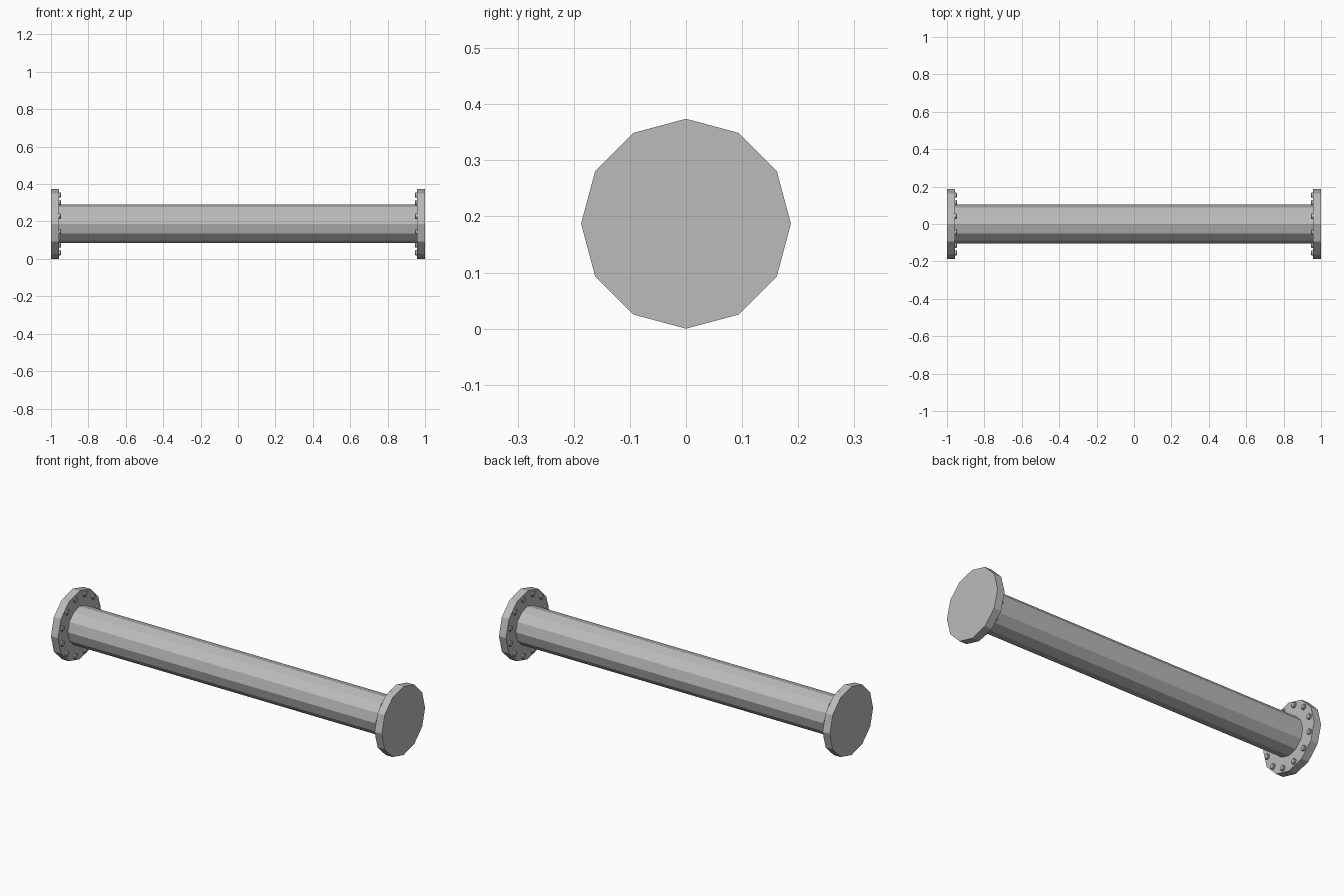
import bpy
import math
from mathutils import Matrix

cube = bpy.data.objects.get("Cube")
if cube:
    bpy.data.objects.remove(cube, do_unlink=True)

CENTRE_Z = 0.187
SIDES = 12

steel = bpy.data.materials.new("grey_steel")
steel.use_nodes = True
colour = (0.5, 0.5, 0.5, 1)
steel.diffuse_color = colour
steel.node_tree.nodes["Principled BSDF"].inputs["Base Color"].default_value = colour


def rod(name, sides, radius, x0, x1, y=0, z=0, bevel=0):
    """Flat-shaded prism lying along x, with one corner pointing up."""
    bpy.ops.mesh.primitive_cylinder_add(
        vertices=sides, radius=radius, depth=abs(x1 - x0))
    obj = bpy.context.object
    obj.name = name
    obj.data.transform(Matrix.Rotation(math.pi / 2, 4, 'Y'))
    obj.location = ((x0 + x1) / 2, y, CENTRE_Z + z)
    obj.data.materials.append(steel)
    if bevel:
        mod = obj.modifiers.new("soft_edge", 'BEVEL')
        mod.width = bevel
        mod.segments = 1
    return obj


# Long pipe
rod("pipe", SIDES, 0.103, -0.97, 0.97)

# End flanges, each with a ring of bolts on its inner face
for side, label in ((-1, "right"), (1, "left")):
    rod(label + "_flange", SIDES, 0.187, side * 0.957, side)
    for i in range(SIDES):
        angle = (i + 0.5) * 2 * math.pi / SIDES
        rod(f"{label}_bolt_{i + 1}", 8, 0.015, side * 0.947, side * 0.965,
            0.16 * math.sin(angle), 0.16 * math.cos(angle), bevel=0.003)
